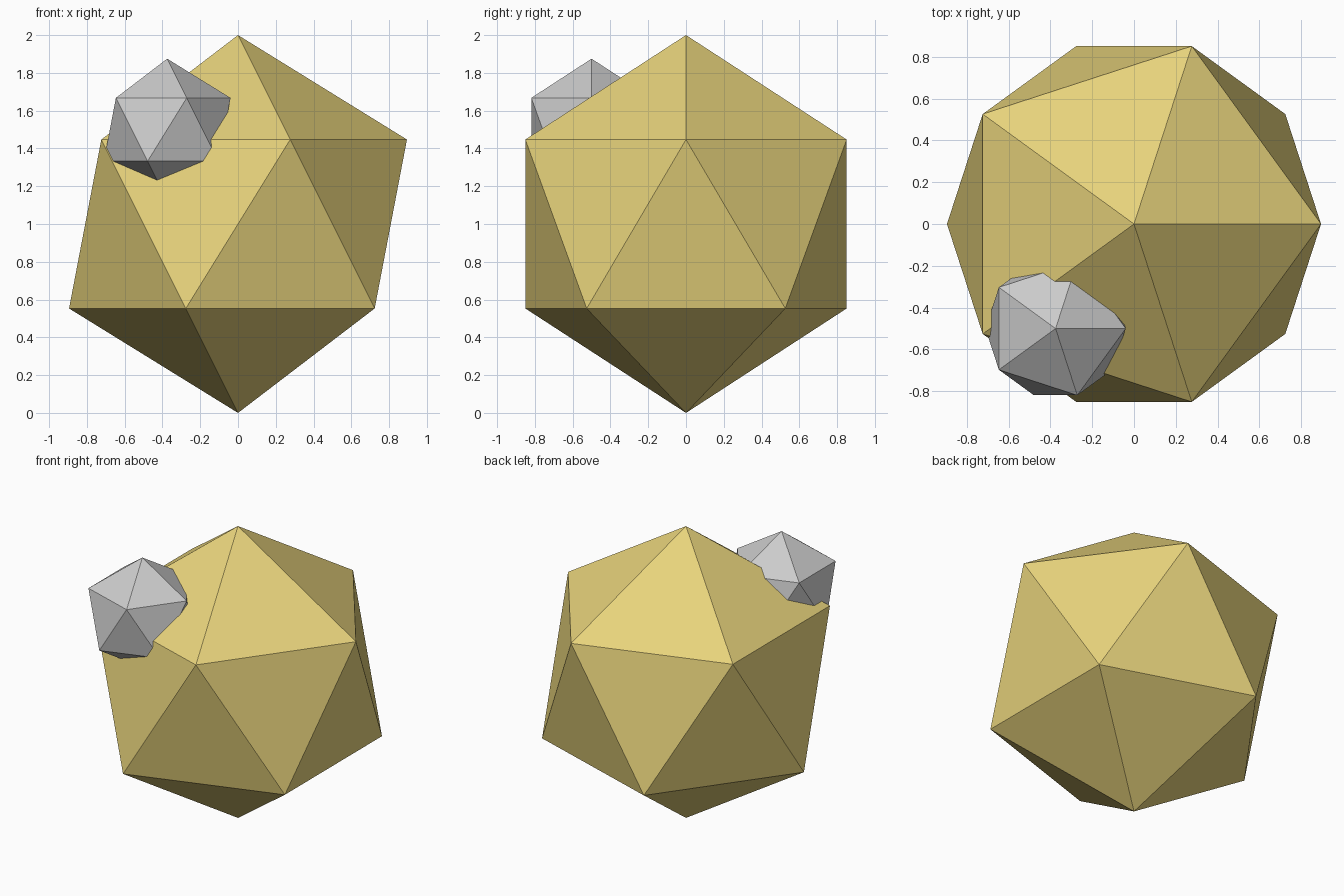
import bpy

if "Cube" in bpy.data.objects:
    bpy.data.objects.remove(bpy.data.objects["Cube"])


def icosahedron(name, radius, location):
    bpy.ops.mesh.primitive_ico_sphere_add(subdivisions=1, radius=radius, location=location)
    obj = bpy.context.object
    obj.name = name
    return obj


# Large golden body, one vertex straight up
body = icosahedron("large_body", 1.0, (0, 0, 1))
gold = bpy.data.materials.new("gold")
gold.diffuse_color = (0.8, 0.65, 0.2, 1)
gold.use_nodes = True
gold.node_tree.nodes["Principled BSDF"].inputs["Base Color"].default_value = gold.diffuse_color
body.data.materials.append(gold)

# Small grey body half sunk into the upper front left
icosahedron("small_body", 0.375, (-0.375, -0.5, 1.5))
